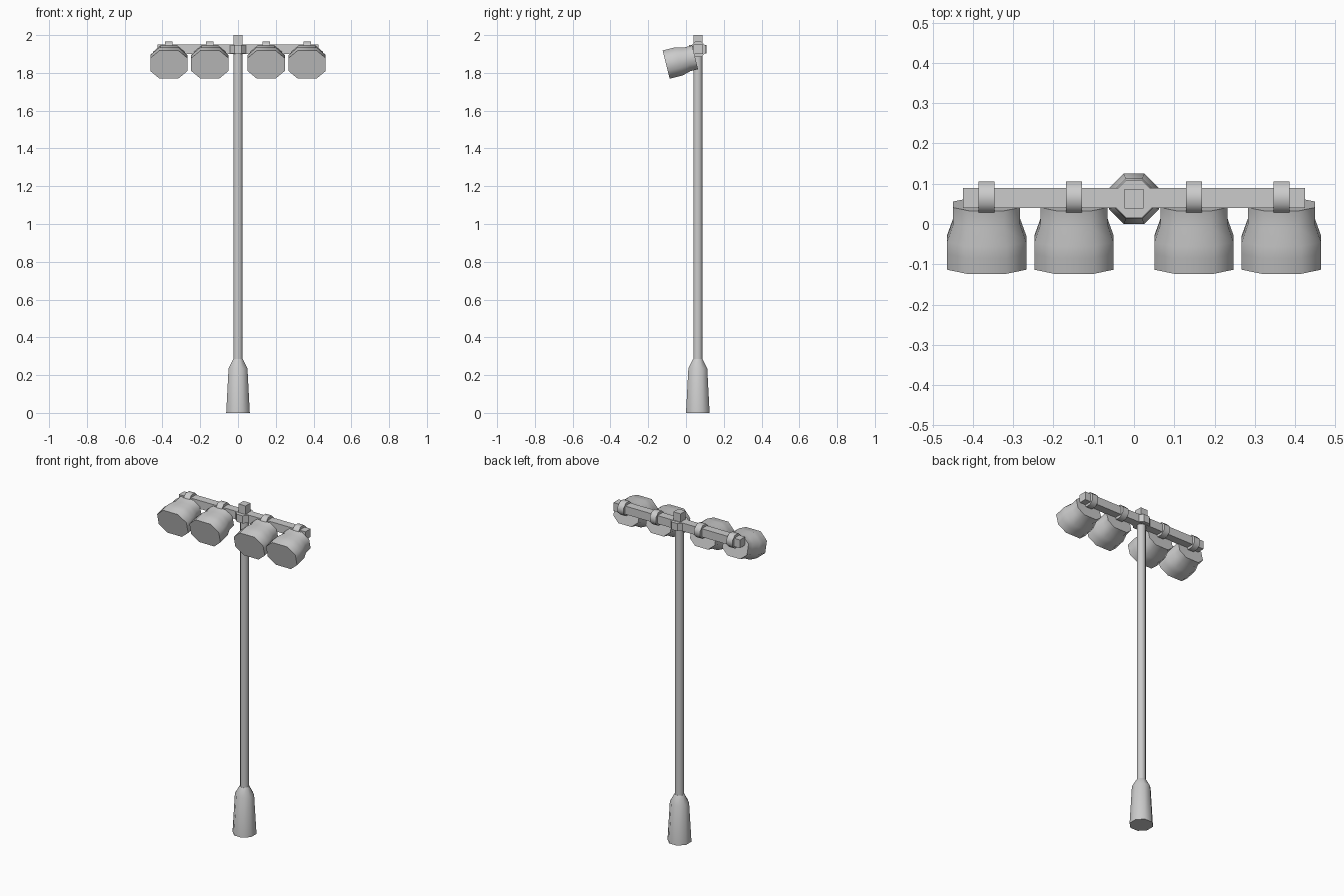
import bpy, bmesh, math
from mathutils import Matrix, Vector

if "Cube" in bpy.data.objects:
    bpy.data.objects.remove(bpy.data.objects["Cube"])

PY = 0.0625          # pole axis in y
BAR_Z = 1.925        # crossbar height


def octagon(hx, hy, cx, cy):
    """Chamfered rectangle with half sizes hx, hy and corner cuts cx, cy."""
    return [(hx, -hy + cy), (hx, hy - cy), (hx - cx, hy), (-hx + cx, hy),
            (-hx, hy - cy), (-hx, -hy + cy), (-hx + cx, -hy), (hx - cx, -hy)]


def regular(r):
    c = r * (1 - math.tan(math.pi / 8))
    return octagon(r, r, c, c)


def loft(name, sections, matrix, smooth=50):
    """Skin a stack of (outline, height) sections and close both ends."""
    bm = bmesh.new()
    rings = [[bm.verts.new((x, y, h)) for x, y in pts] for pts, h in sections]
    n = len(rings[0])
    for a, b in zip(rings, rings[1:]):
        for i in range(n):
            j = (i + 1) % n
            bm.faces.new((a[i], a[j], b[j], b[i]))
    bm.faces.new(rings[0][::-1])
    bm.faces.new(rings[-1])
    bmesh.ops.recalc_face_normals(bm, faces=bm.faces)
    me = bpy.data.meshes.new(name)
    bm.to_mesh(me)
    bm.free()
    ob = bpy.data.objects.new(name, me)
    ob.matrix_world = matrix
    bpy.context.collection.objects.link(ob)
    if smooth:
        bpy.ops.object.select_all(action='DESELECT')
        ob.select_set(True)
        bpy.context.view_layer.objects.active = ob
        bpy.ops.object.shade_smooth_by_angle(angle=math.radians(smooth))
    return ob


def square(r):
    return [(r, -r), (r, r), (-r, r), (-r, -r)]


upright = Matrix.Translation((0, PY, 0))
along_x = Matrix.Rotation(math.radians(90), 4, 'Y')

# Tapered foot, pole, collar and square cap
loft("pole_base", [(regular(0.0625), 0), (regular(0.05), 0.235), (regular(0.025), 0.285)], upright)
loft("pole", [(regular(0.024), 0.28), (regular(0.024), 1.93)], upright)
loft("collar", [(regular(0.047), 1.902), (regular(0.047), 1.948)], upright, 0)
loft("pole_cap", [(square(0.024), 1.90), (square(0.024), 2.0)], upright, 0)

# Crossbar
bar = Matrix.Translation((0, PY + 0.002, BAR_Z)) @ along_x
loft("crossbar", [(square(0.025), -0.425), (square(0.025), 0.425)], bar, 0)

# Lamps, tilted down to the front, each with a clamp around the bar
full = octagon(0.0985, 0.077, 0.049, 0.042)
neck = octagon(0.083, 0.065, 0.04, 0.034)
tilt = math.radians(14)
back = Vector((0, math.cos(tilt), math.sin(tilt)))
side = Vector((1, 0, 0))
up = back.cross(side) * -1
aim = Matrix((side, up, back)).transposed().to_4x4()
for i, x in enumerate((-0.366, -0.149, 0.149, 0.366)):
    loft(f"lamp_{i + 1}", [(full, 0), (full, 0.04), (full, 0.07), (neck, 0.115), (neck, 0.158)],
         Matrix.Translation((x, -0.105, 1.844)) @ aim)
    loft(f"clamp_{i + 1}", [(regular(0.04), -0.02), (regular(0.04), 0.02)],
         Matrix.Translation((x, PY + 0.003, BAR_Z)) @ along_x)
